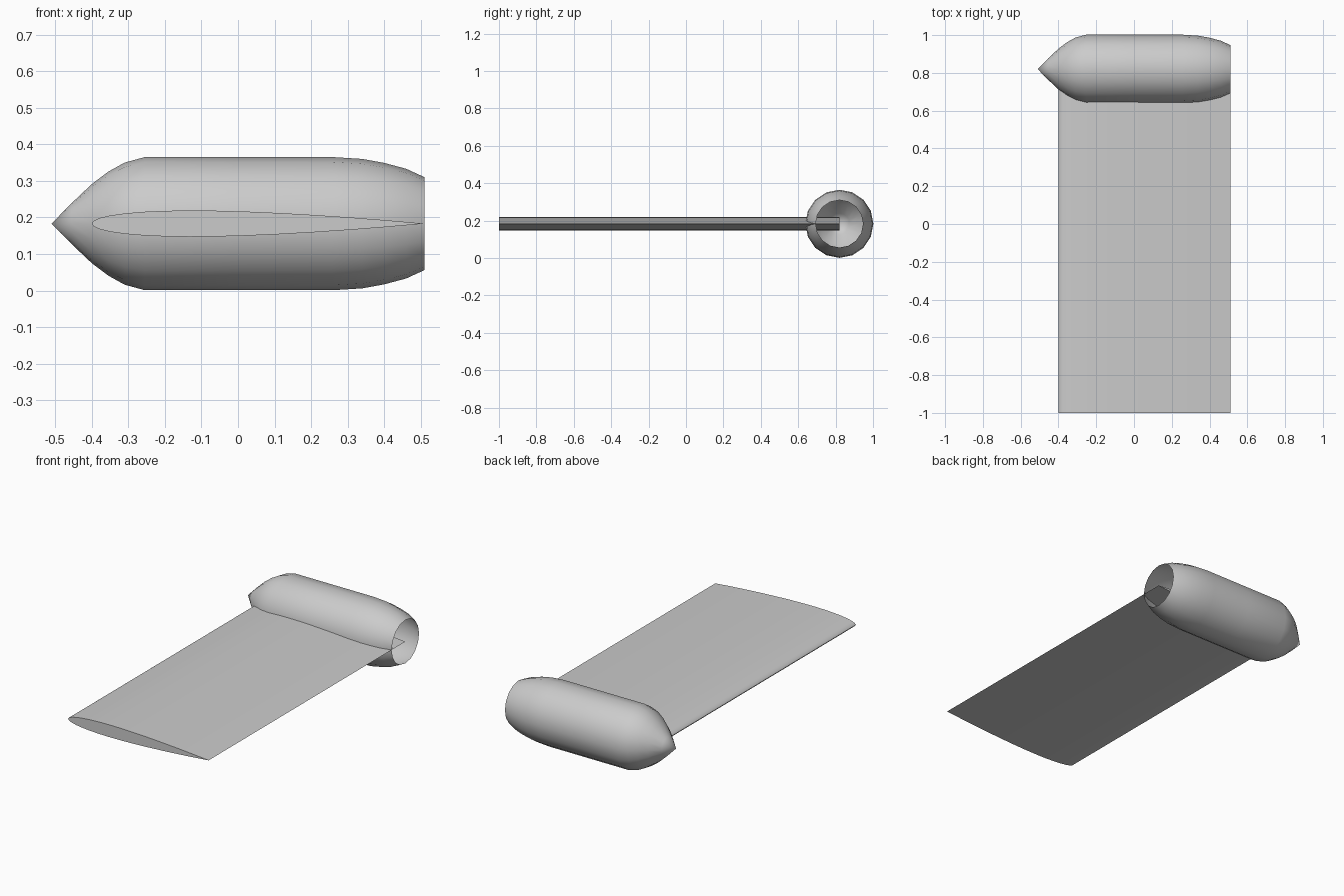
import bpy, bmesh, math

cube = bpy.data.objects.get("Cube")
if cube:
    bpy.data.objects.remove(cube)

AXIS_Y, AXIS_Z = 0.82, 0.183

grey = bpy.data.materials.new("light_grey")
grey.use_nodes = True
grey.diffuse_color = (0.6, 0.6, 0.6, 1)
grey.node_tree.nodes["Principled BSDF"].inputs["Base Color"].default_value = (0.6, 0.6, 0.6, 1)


def finish(bm, name, angle):
    """Turn a bmesh into a smooth-shaded grey object."""
    bmesh.ops.recalc_face_normals(bm, faces=bm.faces)
    mesh = bpy.data.meshes.new(name)
    bm.to_mesh(mesh)
    bm.free()
    mesh.materials.append(grey)
    obj = bpy.data.objects.new(name, mesh)
    bpy.context.collection.objects.link(obj)
    bpy.ops.object.select_all(action='DESELECT')
    obj.select_set(True)
    bpy.context.view_layer.objects.active = obj
    bpy.ops.object.shade_smooth_by_angle(angle=math.radians(angle))
    return obj


# Pod: thin shell turned around x, pointed in front and open at the back
def tip_pod():
    profile = [(-0.51, 0), (-0.455, 0.056), (-0.4, 0.108), (-0.355, 0.142),
               (-0.31, 0.167), (-0.255, 0.182), (0, 0.182), (0.26, 0.182),
               (0.34, 0.177), (0.4, 0.166), (0.46, 0.15), (0.51, 0.127)]
    bm = bmesh.new()
    verts = [bm.verts.new((x, AXIS_Y, AXIS_Z + r)) for x, r in profile]
    edges = [bm.edges.new(pair) for pair in zip(verts, verts[1:])]
    bmesh.ops.spin(bm, geom=verts + edges, cent=(0, AXIS_Y, AXIS_Z),
                   axis=(1, 0, 0), angle=math.tau, steps=16, use_merge=True)
    bmesh.ops.remove_doubles(bm, verts=bm.verts, dist=0.0005)
    finish(bm, "tip_pod", 40)


# Wing: symmetric aerofoil section extruded along y into the pod
def wing():
    front, chord, thickness, steps = -0.4, 0.91, 0.079, 14

    def half(t):
        return 5 * thickness * chord * (0.2969 * math.sqrt(t) - 0.126 * t - 0.3516 * t**2
                                        + 0.2843 * t**3 - 0.1036 * t**4)

    stations = [1 - math.cos(math.pi / 2 * i / steps) for i in range(steps + 1)]
    outline = [(t, half(t)) for t in stations]
    outline += [(t, -half(t)) for t in reversed(stations[1:-1])]
    bm = bmesh.new()
    section = bm.faces.new([bm.verts.new((front + chord * t, -1, AXIS_Z + z)) for t, z in outline])
    ends = bmesh.ops.extrude_face_region(bm, geom=[section], use_keep_orig=True)["geom"]
    moved = [v for v in ends if isinstance(v, bmesh.types.BMVert)]
    bmesh.ops.translate(bm, verts=moved, vec=(0, 1 + AXIS_Y, 0))
    finish(bm, "wing", 40)


tip_pod()
wing()
